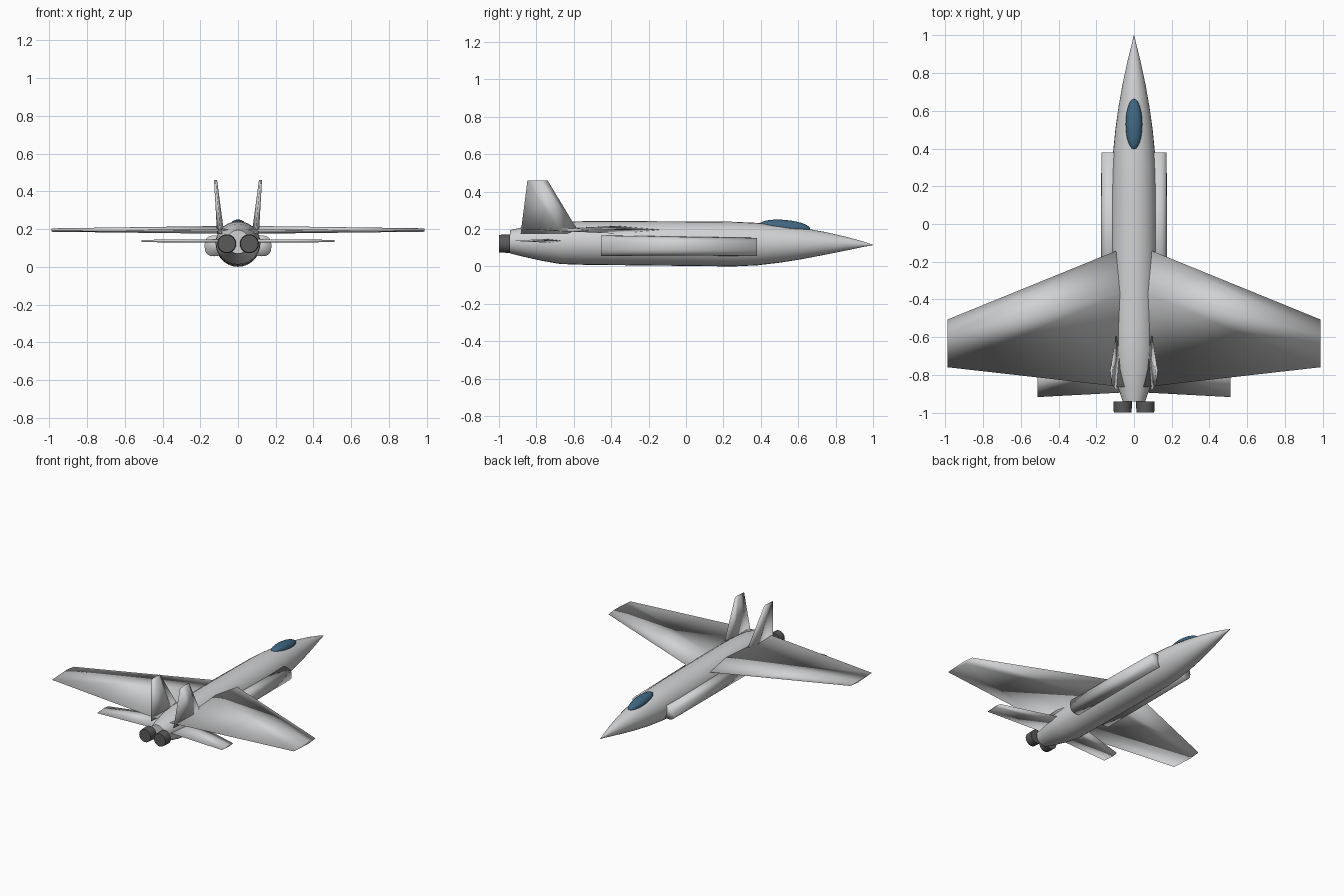
import bpy, bmesh, math

if "Cube" in bpy.data.objects:
    bpy.data.objects.remove(bpy.data.objects["Cube"])


def mat(name, c):
    m = bpy.data.materials.new(name)
    m.diffuse_color = (*c, 1)
    m.use_nodes = True
    m.node_tree.nodes["Principled BSDF"].inputs["Base Color"].default_value = m.diffuse_color
    return m


GREY = mat("hull_grey", (0.64, 0.645, 0.655))
DARK = mat("nozzle_dark", (0.10, 0.10, 0.105))
GLASS = mat("canopy_blue", (0.05, 0.135, 0.22))


def loft(name, rings, material, angle=35):
    """Skin a list of equal-length closed rings and cap both ends."""
    bm = bmesh.new()
    vs = [[bm.verts.new(p) for p in r] for r in rings]
    n = len(rings[0])
    for a, b in zip(vs, vs[1:]):
        for i in range(n):
            j = (i + 1) % n
            bm.faces.new((a[i], a[j], b[j], b[i]))
    bm.faces.new(vs[0])
    bm.faces.new(vs[-1])
    bmesh.ops.recalc_face_normals(bm, faces=bm.faces)
    me = bpy.data.meshes.new(name)
    bm.to_mesh(me)
    bm.free()
    for p in me.polygons:
        p.use_smooth = True
    if angle < 180:
        me.set_sharp_from_angle(angle=math.radians(angle))
    me.materials.append(material)
    ob = bpy.data.objects.new(name, me)
    bpy.context.collection.objects.link(ob)
    return ob


def oval(cx, y, cz, rx, rz, n=28, power=2.0):
    """Superellipse ring facing along y."""
    out = []
    for i in range(n):
        a = 2 * math.pi * i / n
        c, s = math.cos(a), math.sin(a)
        e = 2 / power
        out.append((cx + rx * math.copysign(abs(c) ** e, c), y,
                    cz + rz * math.copysign(abs(s) ** e, s)))
    return out


# thin diamond aerofoil: (chord fraction from leading edge, half thickness fraction)
FOIL = [(0, 0), (0.32, 1), (1, 0), (0.32, -1)]


def section(x, z, lead, trail, half, upright=False):
    out = []
    for f, t in FOIL:
        y = lead + (trail - lead) * f
        out.append((x + t * half, y, z) if upright else (x, y, z + t * half))
    return out


def flip(rings):
    return [[(-p[0], p[1], p[2]) for p in r] for r in rings]


def pair(name, rings, material, angle=35):
    loft("right_" + name, rings, material, angle)
    loft("left_" + name, flip(rings), material, angle)


# fuselage: y, half width, top, bottom
stations = [(-0.94, 0.060, 0.195, 0.070), (-0.86, 0.086, 0.212, 0.050),
            (-0.77, 0.106, 0.228, 0.030), (-0.67, 0.116, 0.238, 0.013),
            (-0.55, 0.119, 0.242, 0.009), (-0.2, 0.120, 0.242, 0.005),
            (0.1, 0.120, 0.240, 0.002), (0.25, 0.118, 0.239, 0.0),
            (0.38, 0.111, 0.233, 0.006), (0.5, 0.099, 0.222, 0.020),
            (0.62, 0.082, 0.206, 0.039), (0.74, 0.061, 0.185, 0.062),
            (0.86, 0.035, 0.158, 0.086), (0.95, 0.013, 0.133, 0.105),
            (1.0, 0.001, 0.116, 0.114)]
loft("fuselage", [oval(0, y, (t + b) / 2, w, (t - b) / 2)
                  for y, w, t, b in stations], GREY, 40)

# side intakes
pair("intake", [oval(0.125, -0.455, 0.111, 0.052, 0.055, 24, 2.6),
                oval(0.123, 0.38, 0.105, 0.050, 0.048, 24, 2.6)], GREY, 180)

# main wings, shaded soft all round
pair("wing", [section(0.05, 0.196, -0.124, -0.865, 0.021),
              section(0.988, 0.195, -0.506, -0.759, 0.009)], GREY, 180)

# horizontal tailplanes
pair("tailplane", [section(0.04, 0.137, -0.645, -0.892, 0.010),
                   section(0.51, 0.137, -0.785, -0.917, 0.006)], GREY, 180)

# upright tail fins, leaning slightly outward
pair("fin", [section(0.092, 0.175, -0.568, -0.884, 0.019, True),
             section(0.119, 0.46, -0.740, -0.848, 0.008, True)], GREY, 180)

# engine nozzles
pair("nozzle", [oval(0.06, -0.94, 0.122, 0.050, 0.050, 24),
                oval(0.06, -1.0, 0.122, 0.047, 0.047, 24)], DARK)

# canopy
bpy.ops.mesh.primitive_uv_sphere_add(segments=24, ring_count=14, radius=1,
                                     location=(0, 0.528, 0.212),
                                     rotation=(math.radians(-5), 0, 0))
canopy = bpy.context.object
canopy.name = "canopy"
canopy.scale = (0.044, 0.136, 0.037)
canopy.data.materials.append(GLASS)
bpy.ops.object.shade_smooth()
